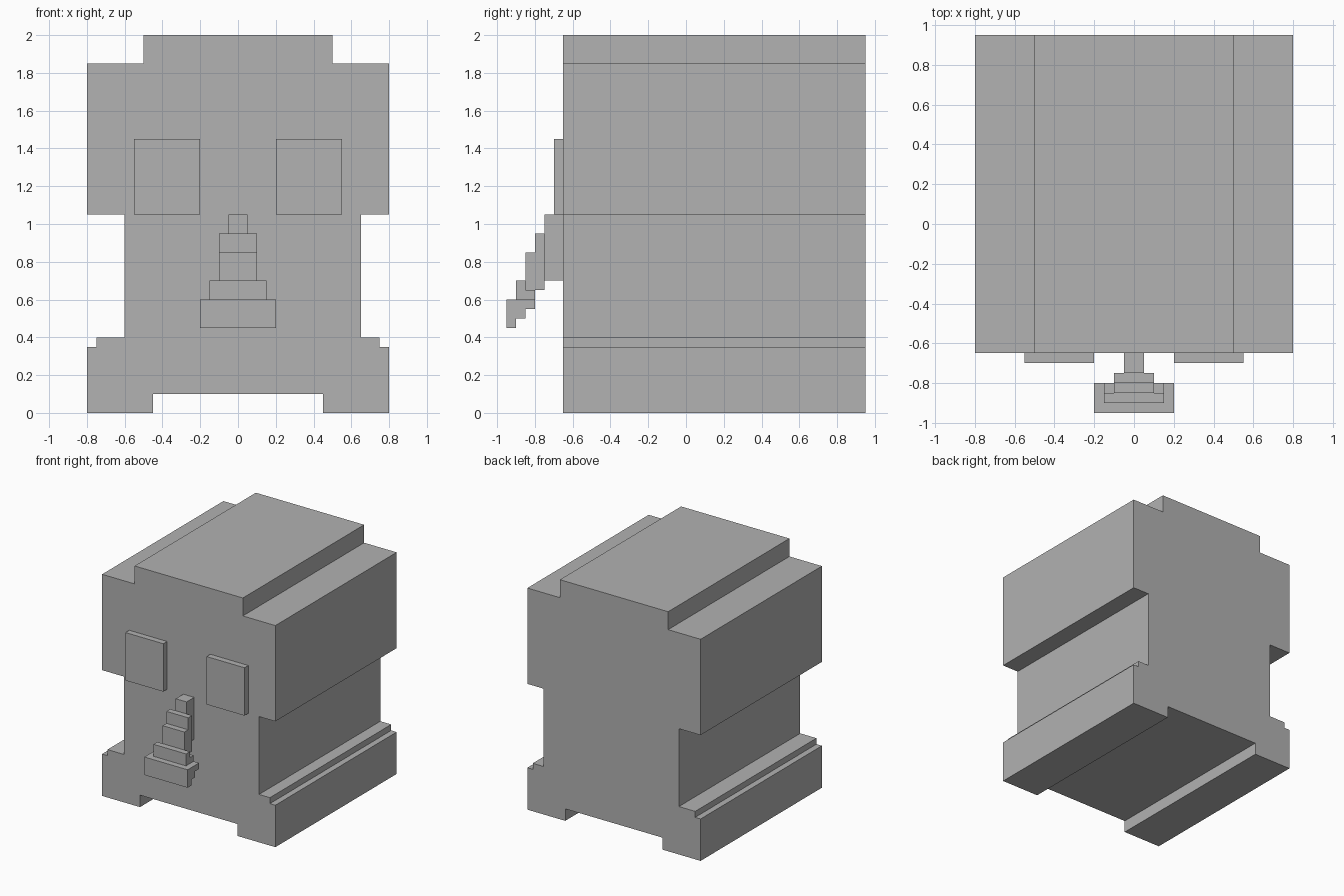
import bpy
import bmesh
from mathutils import Vector

cube = bpy.data.objects.get("Cube")
if cube:
    bpy.data.objects.remove(cube, do_unlink=True)

# Single plain grey
GREY = (0.445, 0.445, 0.445, 1)
stone = bpy.data.materials.new("stone_grey")
stone.use_nodes = True
stone.diffuse_color = GREY
stone.node_tree.nodes["Principled BSDF"].inputs["Base Color"].default_value = GREY


def extrude_profile(name, points, start, end, axis):
    """Sweep a stepped outline along x (points are y, z) or y (points are x, z)."""
    bm = bmesh.new()
    if axis == "x":
        verts = [bm.verts.new((start, y, z)) for y, z in points]
        sweep = Vector((end - start, 0, 0))
    else:
        verts = [bm.verts.new((x, start, z)) for x, z in points]
        sweep = Vector((0, end - start, 0))
    face = bm.faces.new(verts)
    grown = bmesh.ops.extrude_face_region(bm, geom=[face], use_keep_orig=True)["geom"]
    bmesh.ops.translate(bm, vec=sweep,
                        verts=[v for v in grown if isinstance(v, bmesh.types.BMVert)])
    bmesh.ops.recalc_face_normals(bm, faces=bm.faces)
    mesh = bpy.data.meshes.new(name)
    bm.to_mesh(mesh)
    bm.free()
    mesh.materials.append(stone)
    obj = bpy.data.objects.new(name, mesh)
    bpy.context.collection.objects.link(obj)
    return obj


def rectangle(a0, a1, z0, z1):
    return [(a0, z0), (a1, z0), (a1, z1), (a0, z1)]


def side_outline(waist):
    """One side of the head outline, from the foot up to the crown."""
    return [(0.45, 0.1), (0.45, 0), (0.8, 0), (0.8, 0.35), (0.75, 0.35), (0.75, 0.4),
            (waist, 0.4), (waist, 1.05), (0.8, 1.05), (0.8, 1.85), (0.5, 1.85), (0.5, 2)]


# Head block: the waist is slightly wider on the left side
FACE_Y = -0.65
left = side_outline(0.65)
right = [(-x, z) for x, z in reversed(side_outline(0.6))]
extrude_profile("head", left + right, FACE_Y, 0.95, "y")

# Raised square eyes
for name, s in (("left_eye", 1), ("right_eye", -1)):
    extrude_profile(name, rectangle(s * 0.2, s * 0.55, 1.05, 1.45), FACE_Y - 0.05, FACE_Y, "y")

# Nose: stepped slices that widen towards the tip
nose = {
    "nose_bridge": (0.05, rectangle(-0.75, FACE_Y, 0.7, 1.05)),
    "nose_middle": (0.1, [(-0.85, 0.65), (-0.75, 0.65), (-0.75, 0.95),
                          (-0.8, 0.95), (-0.8, 0.85), (-0.85, 0.85)]),
    "nose_lower": (0.15, [(-0.9, 0.6), (-0.8, 0.6), (-0.8, 0.65),
                          (-0.85, 0.65), (-0.85, 0.7), (-0.9, 0.7)]),
    "nose_tip": (0.2, [(-0.95, 0.45), (-0.9, 0.45), (-0.9, 0.5), (-0.85, 0.5),
                       (-0.85, 0.55), (-0.8, 0.55), (-0.8, 0.6), (-0.95, 0.6)]),
}
for name, (half, outline) in nose.items():
    extrude_profile(name, outline, -half, half, "x")
